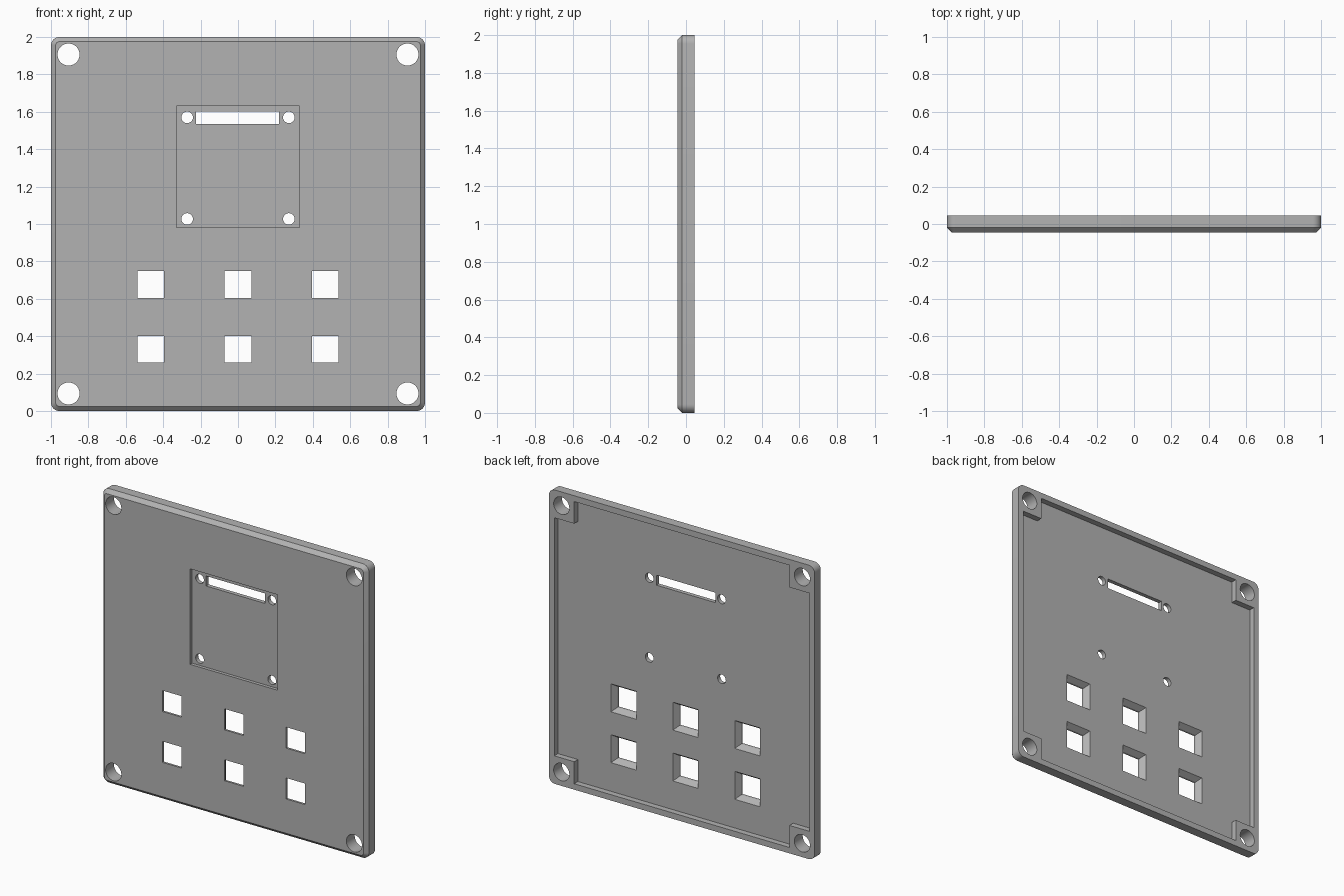
import bpy
import bmesh
from math import cos, sin, pi, radians

if "Cube" in bpy.data.objects:
    bpy.data.objects.remove(bpy.data.objects["Cube"], do_unlink=True)

MID = 1.0                              # height of the panel centre
FRONT, BACK, FLOOR = -0.045, 0.045, 0.005

grey = bpy.data.materials.new("panel grey")
grey.use_nodes = True
colour = (0.45, 0.45, 0.45, 1)
grey.diffuse_color = colour
grey.node_tree.nodes["Principled BSDF"].inputs["Base Color"].default_value = colour


def rect(x, z, hx, hz):
    return [(x - hx, z - hz), (x + hx, z - hz), (x + hx, z + hz), (x - hx, z + hz)]


def circle(x, z, r, n=40):
    return [(x + r * cos(2 * pi * i / n), z + r * sin(2 * pi * i / n)) for i in range(n)]


def rounded_square(half, r, n=8):
    pts = []
    for q, (sx, sz) in enumerate([(1, 1), (-1, 1), (-1, -1), (1, -1)]):
        for i in range(n + 1):
            a = pi / 2 * (q + i / n)
            pts.append((sx * (half - r) + r * cos(a), MID + sz * (half - r) + r * sin(a)))
    return pts


def loft(name, sections):
    """Closed solid through matching outlines, each given as (y, points)."""
    bm = bmesh.new()
    rings = [[bm.verts.new((x, y, z)) for x, z in pts] for y, pts in sections]
    for a, b in zip(rings, rings[1:]):
        for i in range(len(a)):
            j = (i + 1) % len(a)
            bm.faces.new((a[i], a[j], b[j], b[i]))
    bm.faces.new(rings[0])
    bm.faces.new(rings[-1])
    bmesh.ops.recalc_face_normals(bm, faces=bm.faces)
    mesh = bpy.data.meshes.new(name)
    bm.to_mesh(mesh)
    bm.free()
    mesh.materials.append(grey)
    obj = bpy.data.objects.new(name, mesh)
    bpy.context.collection.objects.link(obj)
    return obj


def through(name, pts):
    return loft(name, [(-0.2, pts), (0.2, pts)])


# Panel body with rounded corners and a chamfered front edge
bevel, radius = 0.025, 0.045
panel = loft("control_panel", [
    (FRONT, rounded_square(1 - bevel, radius - bevel)),
    (FRONT + bevel, rounded_square(1, radius)),
    (BACK, rounded_square(1, radius))])

# Hollow back, leaving a rim and four square corner bosses
rim, boss = 0.96, 0.81
quarter = [(rim, -boss), (rim, boss), (boss, boss)]
outline = []
for k in range(4):
    c, s = round(cos(k * pi / 2)), round(sin(k * pi / 2))
    outline += [(c * x - s * z, MID + s * x + c * z) for x, z in quarter]
cutters = [loft("back_hollow", [(FLOOR, outline), (0.2, outline)])]

# Shallow display recess in the front, with its connector slot
recess = rect(0, 1.306, 0.329, 0.325)
cutters.append(loft("display_recess", [(-0.2, recess), (FRONT + 0.022, recess)]))
cutters.append(through("connector_slot", rect(-0.002, 1.568, 0.222, 0.034)))

# Corner fixing holes and display screw holes
for sx in (-1, 1):
    for sz in (-1, 1):
        cutters.append(through("fixing_hole", circle(sx * 0.906, MID + sz * 0.906, 0.059)))
    for z in (1.027, 1.57):
        cutters.append(through("screw_hole", circle(sx * 0.272, z, 0.031, 28)))

# Square button openings that flare out towards the back
for x in (-0.466, 0, 0.466):
    for z in (0.33, 0.676):
        small, wide = rect(x, z, 0.0715, 0.0715), rect(x, z, 0.1118, 0.1118)
        cutters.append(loft("button_opening", [(-0.2, small), (-0.03, small), (0.03, wide)]))

for cutter in cutters:
    cutter.hide_render = True
    mod = panel.modifiers.new(cutter.name, "BOOLEAN")
    mod.operation = "DIFFERENCE"
    mod.solver = "EXACT"
    mod.object = cutter

# Bake the cuts and drop the cutters
graph = bpy.context.evaluated_depsgraph_get()
cut_mesh = bpy.data.meshes.new_from_object(panel.evaluated_get(graph))
panel.modifiers.clear()
panel.data = cut_mesh
for cutter in cutters:
    bpy.data.objects.remove(cutter, do_unlink=True)

bpy.ops.object.select_all(action="DESELECT")
panel.select_set(True)
bpy.context.view_layer.objects.active = panel
bpy.ops.object.shade_smooth_by_angle(angle=radians(30))
